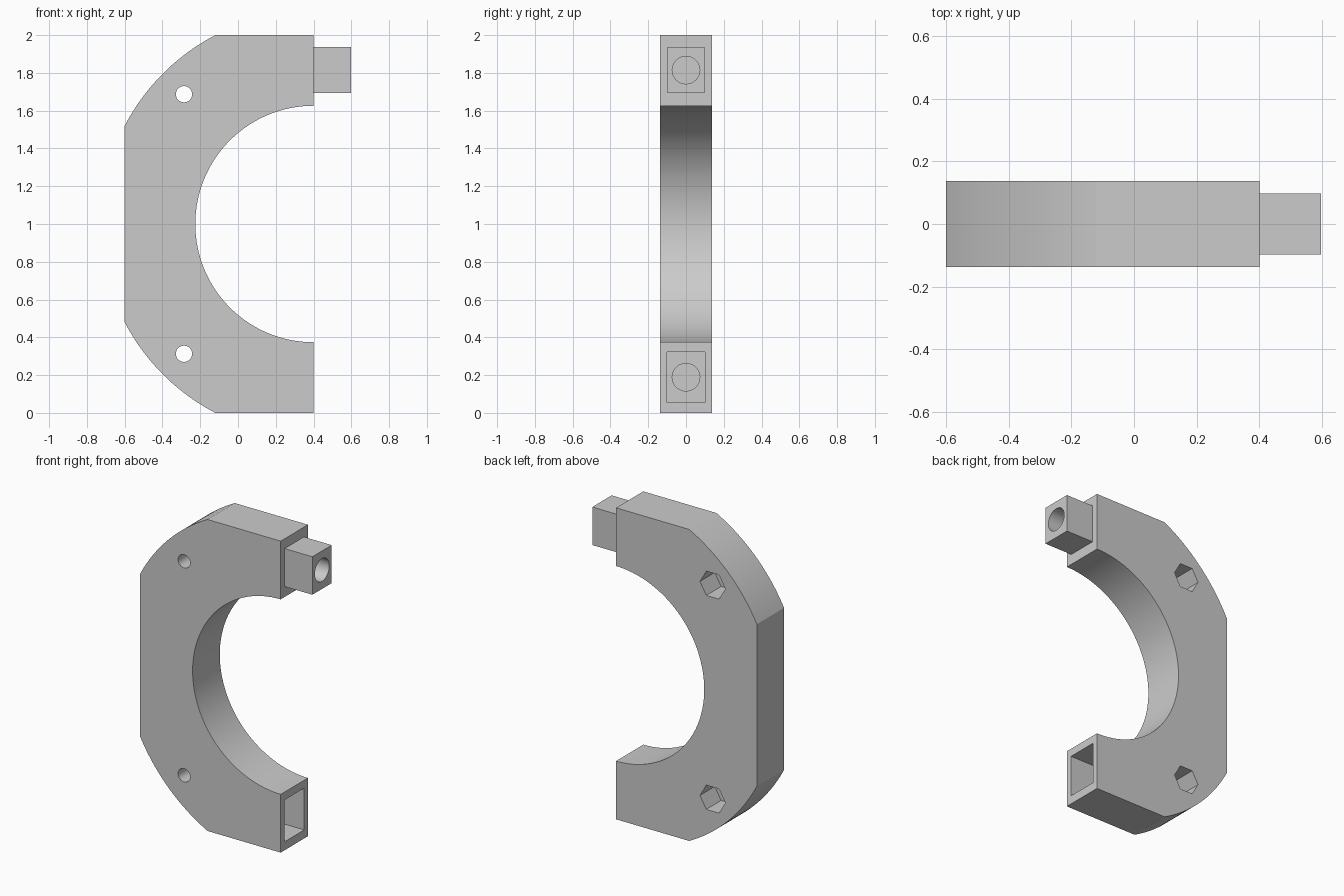
import bpy, bmesh, math
from mathutils import Vector

if "Cube" in bpy.data.objects:
    bpy.data.objects.remove(bpy.data.objects["Cube"])

HALF = 0.138                 # half thickness of the body
CX, CZ = 0.4, 1.0            # common centre of the arcs
OUTER, INNER = 1.127, 0.626

grey = bpy.data.materials.new("plain grey")
grey.use_nodes = True
colour = (0.6, 0.6, 0.6, 1)
grey.diffuse_color = colour
grey.node_tree.nodes["Principled BSDF"].inputs["Base Color"].default_value = colour


def prism(name, points, direction):
    """Extrude a closed 3D outline along a direction vector."""
    bm = bmesh.new()
    face = bm.faces.new([bm.verts.new(p) for p in points])
    new = bmesh.ops.extrude_face_region(bm, geom=[face])["geom"]
    verts = [v for v in new if isinstance(v, bmesh.types.BMVert)]
    bmesh.ops.translate(bm, verts=verts, vec=direction)
    bmesh.ops.recalc_face_normals(bm, faces=bm.faces)
    mesh = bpy.data.meshes.new(name)
    bm.to_mesh(mesh)
    bm.free()
    mesh.materials.append(grey)
    obj = bpy.data.objects.new(name, mesh)
    bpy.context.collection.objects.link(obj)
    return obj


def box(name, x0, x1, half_y, z0, z1):
    ring = [(x0, -half_y, z0), (x0, half_y, z0), (x0, half_y, z1), (x0, -half_y, z1)]
    return prism(name, ring, Vector((x1 - x0, 0, 0)))


def arc(radius, a0, a1, n):
    angles = [math.radians(a0 + (a1 - a0) * i / n) for i in range(n + 1)]
    return [(CX + radius * math.cos(a), CZ + radius * math.sin(a)) for a in angles]


def bore_y(name, x, z, radius, sides, y0, y1):
    turn = [math.tau * i / sides for i in range(sides)]
    ring = [(x + radius * math.cos(a), y0, z + radius * math.sin(a)) for a in turn]
    return prism(name, ring, Vector((0, y1 - y0, 0)))


def bore_x(name, z, radius, x0, x1):
    turn = [math.tau * i / 48 for i in range(48)]
    ring = [(x0, radius * math.cos(a), z + radius * math.sin(a)) for a in turn]
    return prism(name, ring, Vector((x1 - x0, 0, 0)))


def combine(target, other, operation):
    mod = target.modifiers.new(other.name, 'BOOLEAN')
    mod.object, mod.operation, mod.solver = other, operation, 'EXACT'
    bpy.context.view_layer.objects.active = target
    bpy.ops.object.modifier_apply(modifier=mod.name)
    bpy.data.objects.remove(other)


# C-shaped body: two outer arcs joined by flats, with a half-round opening
corner = math.degrees(math.acos(1 / OUTER))
outline = [(CX, 2.0)]
outline += arc(OUTER, 90 + corner, 180 - corner, 24)
outline += arc(OUTER, 180 + corner, 270 - corner, 24)
outline += [(CX, 0.0)]
outline += arc(INNER, 270, 90, 64)
body = prism("clamp_body", [(x, -HALF, z) for x, z in outline], Vector((0, 2 * HALF, 0)))

# Square peg on the upper end
combine(body, box("peg", 0.3, 0.597, 0.098, 1.693, 1.937), 'UNION')

# Bolt holes with hexagonal nut pockets at the back
for z in (0.313, 1.687):
    combine(body, bore_y("bolt_hole", -0.286, z, 0.043, 32, -0.3, 0.3), 'DIFFERENCE')
    combine(body, bore_y("nut_pocket", -0.286, z, 0.09, 6, HALF - 0.15, 0.3), 'DIFFERENCE')

# Socket in the lower end, and round recesses in the peg tip and socket floor
combine(body, box("socket", 0.195, 0.5, 0.1, 0.055, 0.323), 'DIFFERENCE')
combine(body, bore_x("peg_recess", 1.815, 0.073, 0.497, 0.7), 'DIFFERENCE')
combine(body, bore_x("socket_recess", 0.189, 0.073, 0.095, 0.3), 'DIFFERENCE')

# Smooth the arcs, keep the edges crisp
bpy.ops.object.select_all(action='DESELECT')
body.select_set(True)
bpy.context.view_layer.objects.active = body
bpy.ops.object.shade_smooth_by_angle(angle=math.radians(25))
